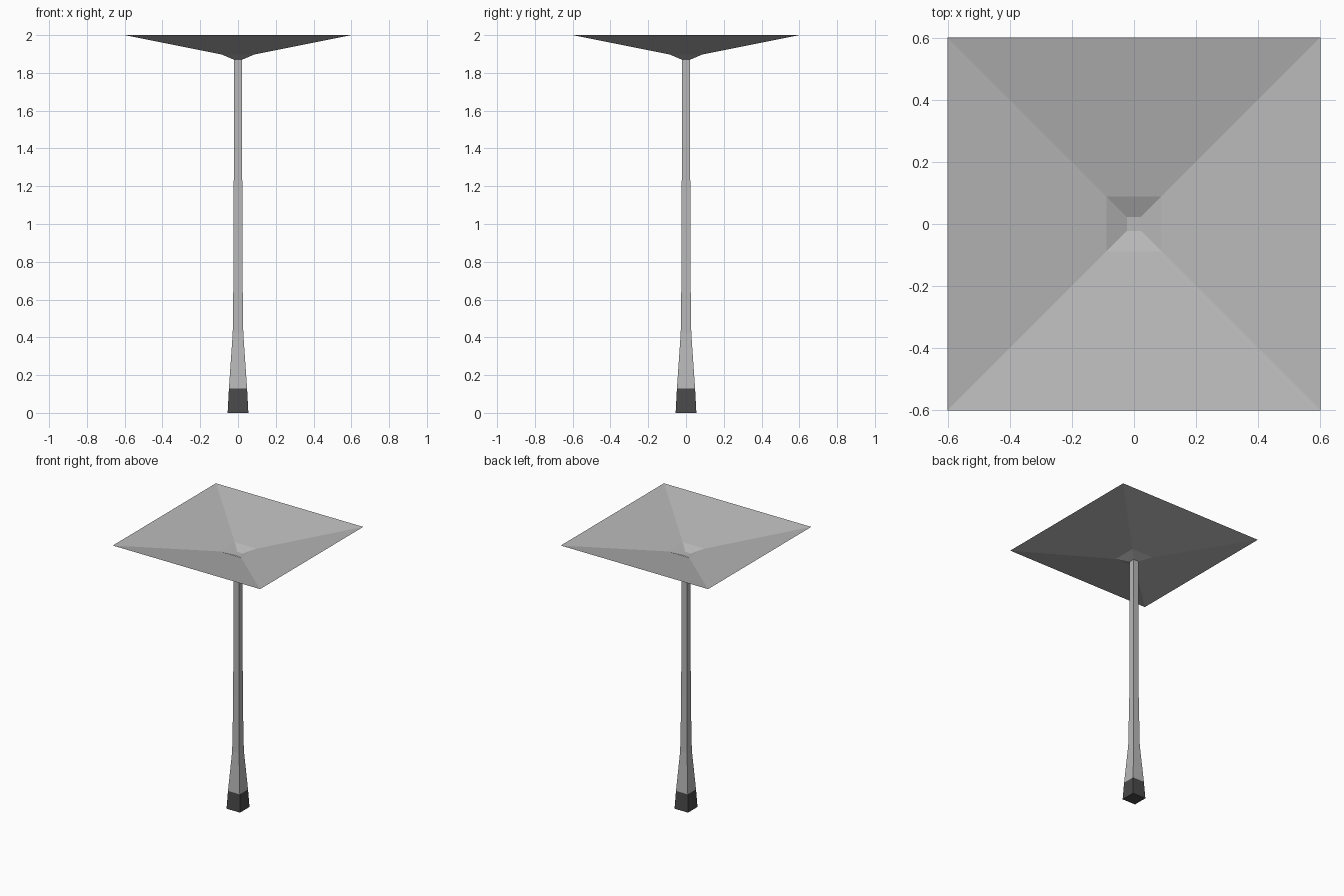
import bpy
import bmesh

cube = bpy.data.objects.get("Cube")
if cube:
    bpy.data.objects.remove(cube, do_unlink=True)


def make_material(name, value):
    mat = bpy.data.materials.new(name)
    colour = (value, value, value, 1.0)
    mat.diffuse_color = colour
    mat.use_nodes = True
    bsdf = mat.node_tree.nodes["Principled BSDF"]
    bsdf.inputs["Base Color"].default_value = colour
    bsdf.inputs["Roughness"].default_value = 0.8
    return mat


def square_loft(name, profile, mat, cap_bottom=False):
    """Join square rings given as (half width, height), from bottom to top."""
    bm = bmesh.new()
    corners = [(-1, -1), (1, -1), (1, 1), (-1, 1)]
    rings = [[bm.verts.new((sx * r, sy * r, z)) for sx, sy in corners]
             for r, z in profile]
    for low, high in zip(rings, rings[1:]):
        for i in range(4):
            j = (i + 1) % 4
            bm.faces.new((low[i], low[j], high[j], high[i]))
    if cap_bottom:
        bm.faces.new(reversed(rings[0]))
    mesh = bpy.data.meshes.new(name)
    bm.to_mesh(mesh)
    bm.free()
    mesh.materials.append(mat)
    obj = bpy.data.objects.new(name, mesh)
    bpy.context.collection.objects.link(obj)
    return obj


concrete = make_material("light grey concrete", 0.48)
plinth = make_material("dark grey plinth", 0.068)

# Dark foot of the column
square_loft("column_foot", [(0.055, 0), (0.048, 0.13)], plinth, cap_bottom=True)

# Tapering square column
square_loft("column", [(0.048, 0.13), (0.028, 0.42), (0.023, 0.8),
                       (0.022, 1.66), (0.022, 1.87)], concrete)

# Thin open funnel canopy, closed where it meets the column
square_loft("canopy", [(0.022, 1.87), (0.088, 1.898), (0.6, 2.0)],
            concrete, cap_bottom=True)
